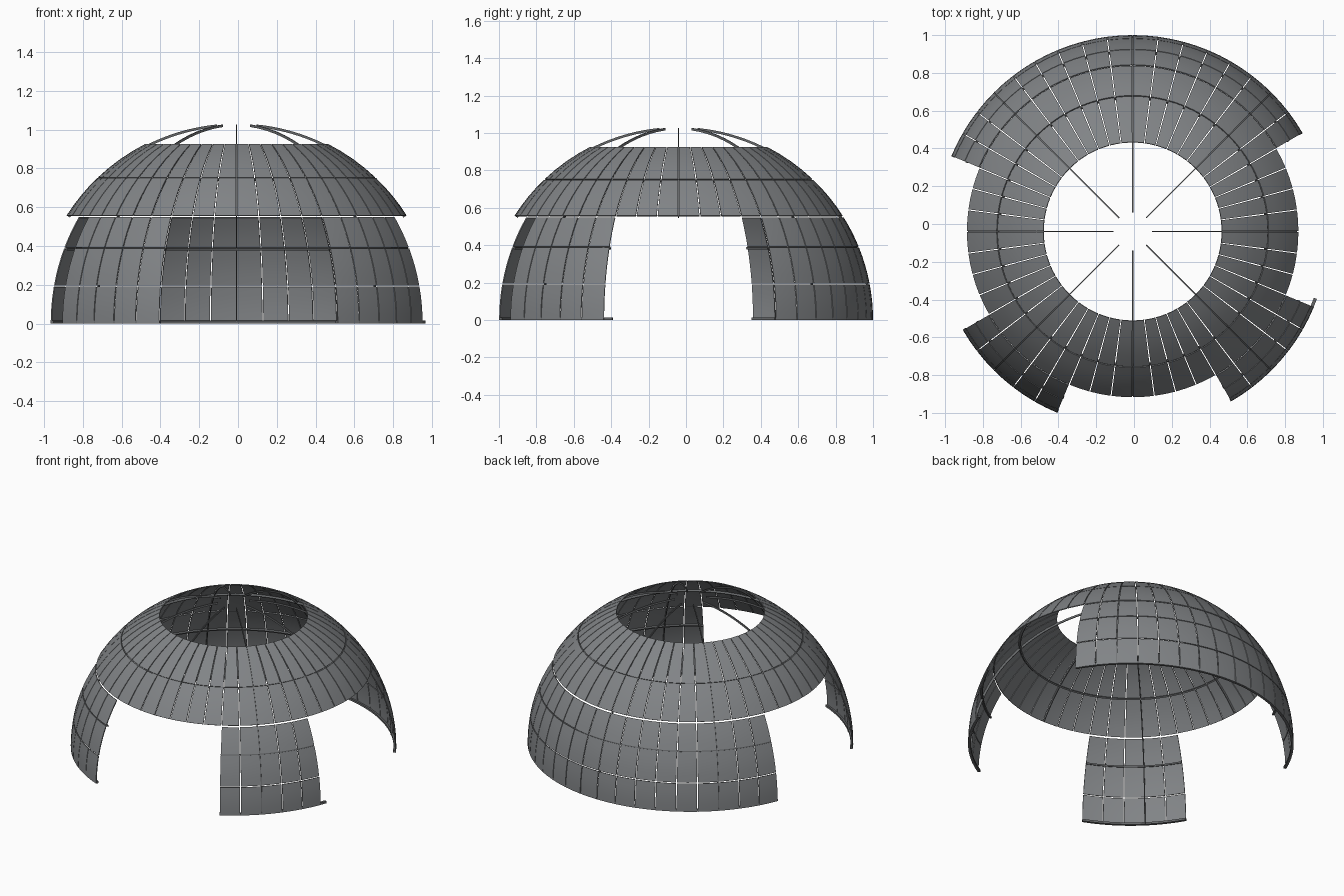
import bpy, bmesh
from math import sin, cos, asin, radians

if "Cube" in bpy.data.objects:
    bpy.data.objects.remove(bpy.data.objects["Cube"], do_unlink=True)

R = 1.0396                       # outer dome radius
CENTRE = (-0.007, -0.0396, 0)
STEP = 7.5                       # degrees per panel
ROWS = [0, 0.193, 0.39, 0.555, 0.752, 0.927]   # panel course heights
WALLS = {"back_wall": (30, 157.5), "front_right_wall": (210, 247.5),
         "front_left_wall": (300, 337.5)}


def material(name, colour):
    m = bpy.data.materials.new(name)
    m.use_nodes = True
    m.diffuse_color = colour
    m.node_tree.nodes["Principled BSDF"].inputs["Base Color"].default_value = colour
    return m


panel_grey = material("panel grey", (0.22, 0.23, 0.24, 1))
frame_grey = material("frame dark grey", (0.13, 0.135, 0.14, 1))


def block(bm, lon, lat, r_in, r_out, nlon, nlat):
    """Add a closed curved slab between two longitudes and two latitudes (radians)."""
    layers = []
    for r in (r_out, r_in):
        grid = []
        for j in range(nlat + 1):
            b = lat[0] + (lat[1] - lat[0]) * j / nlat
            row = []
            for i in range(nlon + 1):
                a = lon[0] + (lon[1] - lon[0]) * i / nlon
                row.append(bm.verts.new((r * cos(b) * cos(a), r * cos(b) * sin(a), r * sin(b))))
            grid.append(row)
        layers.append(grid)
    out, inn = layers
    for j in range(nlat):
        for i in range(nlon):
            for g in layers:
                bm.faces.new((g[j][i], g[j][i + 1], g[j + 1][i + 1], g[j + 1][i]))
        for i in (0, nlon):
            bm.faces.new((out[j][i], out[j + 1][i], inn[j + 1][i], inn[j][i]))
    for i in range(nlon):
        for j in (0, nlat):
            bm.faces.new((out[j][i], out[j][i + 1], inn[j][i + 1], inn[j][i]))


def finish(bm, name, mat):
    bmesh.ops.recalc_face_normals(bm, faces=bm.faces)
    me = bpy.data.meshes.new(name)
    bm.to_mesh(me)
    bm.free()
    me.materials.append(mat)
    ob = bpy.data.objects.new(name, me)
    ob.location = CENTRE
    bpy.context.collection.objects.link(ob)
    bpy.ops.object.select_all(action='DESELECT')
    ob.select_set(True)
    bpy.context.view_layer.objects.active = ob
    bpy.ops.object.shade_smooth_by_angle(angle=radians(30))


def panels(name, start, end, first, last):
    """Courses of separate panels with narrow open joints."""
    bm = bmesh.new()
    for k in range(first, last):
        lo, hi = asin(ROWS[k] / R), asin(ROWS[k + 1] / R)
        lo += 0.003 if k else 0
        hi -= 0.007 if k == 2 else 0.003
        gap = 0.0025 / cos((lo + hi) / 2)
        for n in range(round((end - start) / STEP)):
            a = radians(start + n * STEP)
            block(bm, (a + gap, a + radians(STEP) - gap), (lo, hi), R - 0.006, R, 2, 4)
    finish(bm, name, panel_grey)


# Upper ring of panels and the three wall sections
panels("upper_panels", 0, 360, 3, 5)
for name, (start, end) in WALLS.items():
    panels(name, start, end, 0, 3)

# Meridian ribs, reaching past the roof opening; short above the doorways
bm = bmesh.new()
for k in range(8):
    deg = 45 * k
    on_wall = any(s < deg < e for s, e in WALLS.values())
    lo = 0 if on_wall else asin(ROWS[3] / R) + 0.003
    top = radians(84.3)
    a = radians(deg)
    for s in range(24):
        b0, b1 = (lo + (top - lo) * t / 24 for t in (s, s + 1))
        h0, h1 = 0.003 / cos(b0), 0.003 / cos(b1)
        vs = []
        for b, h in ((b0, h0), (b1, h1)):
            for r, d in ((1.019, -h), (1.019, h), (1.032, h), (1.032, -h)):
                vs.append(bm.verts.new((r * cos(b) * cos(a + d), r * cos(b) * sin(a + d), r * sin(b))))
        for i in range(4):
            n = (i + 1) % 4
            bm.faces.new((vs[i], vs[n], vs[n + 4], vs[i + 4]))
        if s == 0:
            bm.faces.new(vs[:4])
        if s == 23:
            bm.faces.new(vs[4:])
bmesh.ops.remove_doubles(bm, verts=bm.verts, dist=0.0001)
finish(bm, "roof_ribs", frame_grey)

# Curved base rails, the front left one running slightly past its wall
bm = bmesh.new()
for name, (start, end) in WALLS.items():
    extra = 2.4 if name == "front_left_wall" else 0
    block(bm, (radians(start), radians(end + extra)), (0, 0.014), R - 0.018, R - 0.001,
          round((end - start) / 2.5), 1)
finish(bm, "base_rails", frame_grey)

# Hoop behind the upper joint and short hoops behind the wall joint
bm = bmesh.new()
mid = asin(ROWS[4] / R)
for q in range(8):
    block(bm, (radians(45 * q), radians(45 * q + 45)), (mid - 0.005, mid + 0.005), 1.02, R - 0.007, 12, 1)
mid = asin(ROWS[2] / R)
for start, end in WALLS.values():
    block(bm, (radians(start), radians(end)), (mid - 0.005, mid + 0.005), 1.02, R - 0.007,
          round((end - start) / 2.5), 1)
finish(bm, "hoops", frame_grey)
